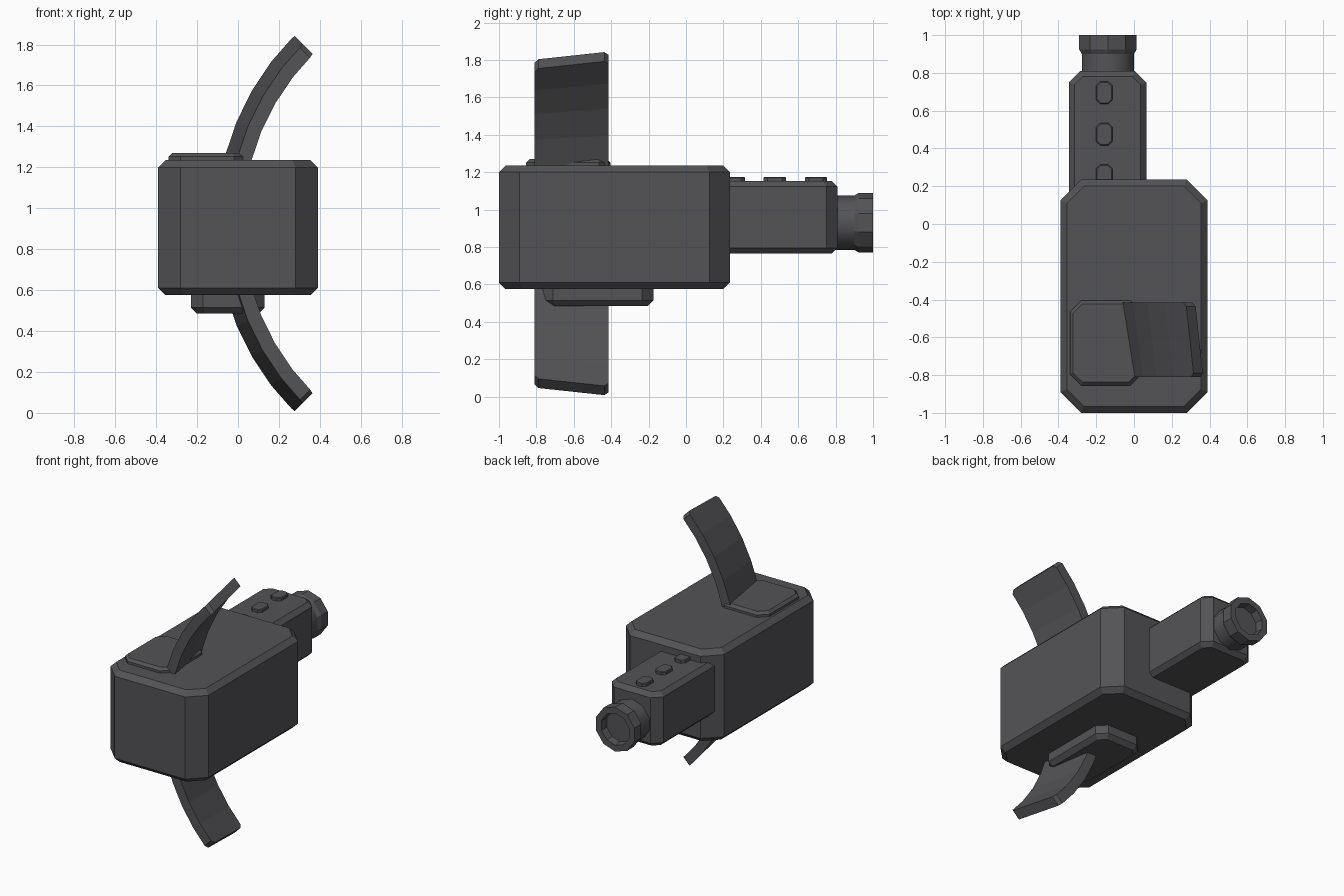
import bpy, bmesh, math

cube = bpy.data.objects.get("Cube")
if cube:
    bpy.data.objects.remove(cube, do_unlink=True)

COLOR = (0.088, 0.086, 0.093, 1.0)
grey = bpy.data.materials.new("dark grey")
grey.use_nodes = True
grey.diffuse_color = COLOR
shader = next(n for n in grey.node_tree.nodes if n.type == 'BSDF_PRINCIPLED')
shader.inputs["Base Color"].default_value = COLOR
shader.inputs["Roughness"].default_value = 0.7


def finish(bm, name):
    bmesh.ops.recalc_face_normals(bm, faces=bm.faces[:])
    mesh = bpy.data.meshes.new(name)
    bm.to_mesh(mesh)
    bm.free()
    mesh.materials.append(grey)
    obj = bpy.data.objects.new(name, mesh)
    bpy.context.collection.objects.link(obj)
    return obj


def bevel(bm, edges, width):
    bmesh.ops.bevel(bm, geom=edges, offset=width, offset_type='OFFSET',
                    segments=1, profile=0.5, affect='EDGES')


def chamfered_box(name, x, y, z, corner, rim):
    """Box between ranges x, y, z; corner cuts upright edges, rim the top and bottom."""
    bm = bmesh.new()
    bmesh.ops.create_cube(bm, size=1)
    for v in bm.verts:
        v.co = [r[0] if c < 0 else r[1] for c, r in zip(v.co, (x, y, z))]
    upright = [e for e in bm.edges if abs(e.verts[0].co.z - e.verts[1].co.z) > 1e-4]
    # a chamfer's setback along each side equals the bevel offset
    bevel(bm, upright, corner)
    if rim:
        level = [e for e in bm.edges if abs(e.verts[0].co.z - e.verts[1].co.z) < 1e-4]
        bevel(bm, level, rim)
    return finish(bm, name)


# Main housing and rear viewfinder block
chamfered_box("main_body", (-0.39, 0.39), (-1.0, 0.235), (0.575, 1.235), 0.11, 0.035)
chamfered_box("rear_block", (-0.345, 0.065), (0.1, 0.81), (0.765, 1.153), 0.06, 0.03)

# Mounting pads above and below
chamfered_box("top_pad", (-0.34, 0.04), (-0.855, -0.405), (1.18, 1.27), 0.06, 0.018)
chamfered_box("bottom_pad", (-0.23, 0.13), (-0.77, -0.175), (0.485, 0.65), 0.06, 0.03)

# Row of buttons on the rear block
for i, y in enumerate((0.255, 0.475, 0.695)):
    chamfered_box(f"button_{i + 1}", (-0.2, -0.115), (y - 0.06, y + 0.06),
                  (1.14, 1.175), 0.022, 0.005)


# Curved blade: one slightly conical arc passing through the housing
def curved_blade():
    bm = bmesh.new()
    centre_x, centre_z, radius = 1.194, 0.925, 1.3
    thick, taper, steps = 0.07, 0.06, 12
    section = [(radius, -0.415), (radius - taper, -0.81),
               (radius - taper - thick, -0.81), (radius - thick, -0.415)]
    rings = []
    for i in range(steps + 1):
        a = math.radians(-45 + 90 * i / steps)
        rings.append([bm.verts.new((centre_x - r * math.cos(a), y,
                                    centre_z + r * math.sin(a))) for r, y in section])
    for lo, hi in zip(rings, rings[1:]):
        for k in range(4):
            n = (k + 1) % 4
            bm.faces.new((lo[k], lo[n], hi[n], hi[k]))
    tips = []
    for ring in (rings[0], rings[-1]):
        bm.faces.new(ring)
        # clip the front and back corners of each tip
        tips += [bm.edges.get((ring[1], ring[2])), bm.edges.get((ring[3], ring[0]))]
    bevel(bm, tips, 0.022)
    return finish(bm, "curved_blade")


curved_blade()


# Ten-sided eyepiece with a recessed lens
def eyepiece():
    bm = bmesh.new()
    sides = 10
    profile = [(0.145, 0.78), (0.145, 0.9), (0.16, 0.925), (0.16, 1.0),
               (0.115, 1.0), (0.11, 0.945)]
    rings = []
    for r, y in profile:
        ring = []
        for k in range(sides):
            a = math.pi / 2 + math.tau * k / sides
            ring.append(bm.verts.new((-0.138 + r * math.cos(a), y, 0.93 + r * math.sin(a))))
        rings.append(ring)
    for j, (lo, hi) in enumerate(zip(rings, rings[1:])):
        for k in range(sides):
            n = (k + 1) % sides
            face = bm.faces.new((lo[k], lo[n], hi[n], hi[k]))
            face.smooth = j == 0  # round-looking neck, faceted rim
    bm.faces.new(rings[0])
    bm.faces.new(rings[-1])
    return finish(bm, "eyepiece")


eyepiece()
